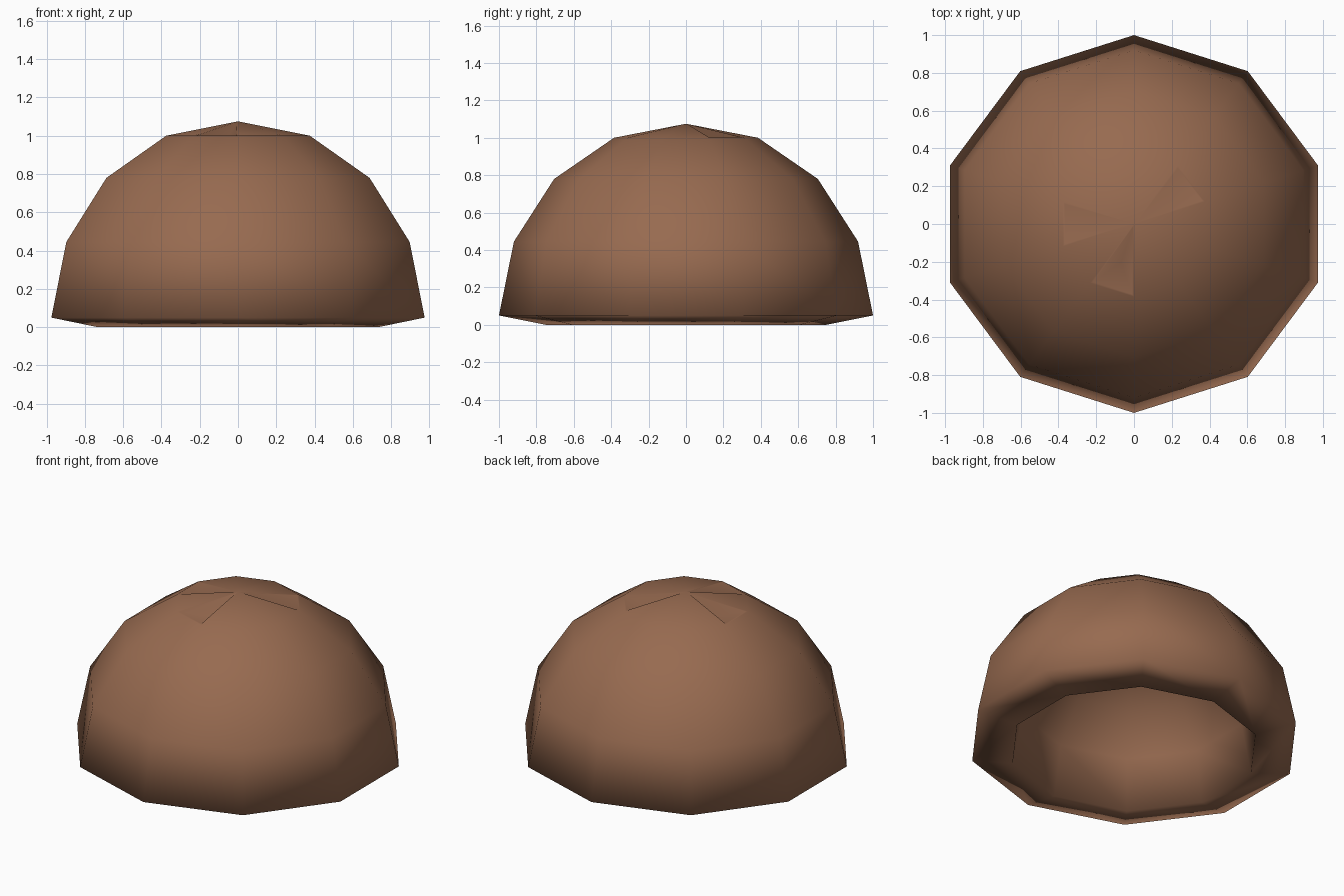
import bpy, bmesh, math

if "Cube" in bpy.data.objects:
    bpy.data.objects.remove(bpy.data.objects["Cube"])

SIDES = 10
STRETCH = 1.025          # slight widening along x
# (radius, height) from the outer top ring, down the wall, under the rim, up the bowl
PROFILE = [(0.385, 1.0), (0.705, 0.78), (0.92, 0.445), (1.0, 0.05),
           (0.75, 0.0), (0.69, 0.33), (0.53, 0.58), (0.29, 0.75)]
TOP, BOWL_TOP = 1.075, 0.80

brown = bpy.data.materials.new("shell brown")
brown.diffuse_color = (0.31, 0.145, 0.08, 1)
brown.use_nodes = True
brown.node_tree.nodes["Principled BSDF"].inputs["Base Color"].default_value = brown.diffuse_color

bm = bmesh.new()


def ring(r, z):
    out = []
    for k in range(SIDES):
        a = math.radians(90 + 36 * k)
        out.append(bm.verts.new((r * math.cos(a) * STRETCH, r * math.sin(a), z)))
    return out


# Thick half shell
rings = [ring(r, z) for r, z in PROFILE]
for a, b in zip(rings, rings[1:]):
    for k in range(SIDES):
        j = (k + 1) % SIDES
        bm.faces.new((a[k], b[k], b[j], a[j]))
apex = bm.verts.new((0, 0, TOP))
bowl = bm.verts.new((0, 0, BOWL_TOP))
cap = []
for k in range(SIDES):
    j = (k + 1) % SIDES
    cap.append(bm.faces.new((apex, rings[0][k], rings[0][j])))
    bm.faces.new((bowl, rings[-1][j], rings[-1][k]))
bm.normal_update()

# Three dimples pressed into the cap faces
for k in (2, 4, 8):
    f = cap[k]
    bmesh.ops.inset_individual(bm, faces=[f], thickness=0.016)
    n = f.normal.copy()
    res = bmesh.ops.poke(bm, faces=[f])
    for v in res["verts"]:
        v.co -= n * 0.06

bmesh.ops.recalc_face_normals(bm, faces=bm.faces[:])
for f in bm.faces:
    f.smooth = True

mesh = bpy.data.meshes.new("half_shell")
bm.to_mesh(mesh)
bm.free()
mesh.materials.append(brown)
obj = bpy.data.objects.new("half_shell", mesh)
bpy.context.collection.objects.link(obj)
